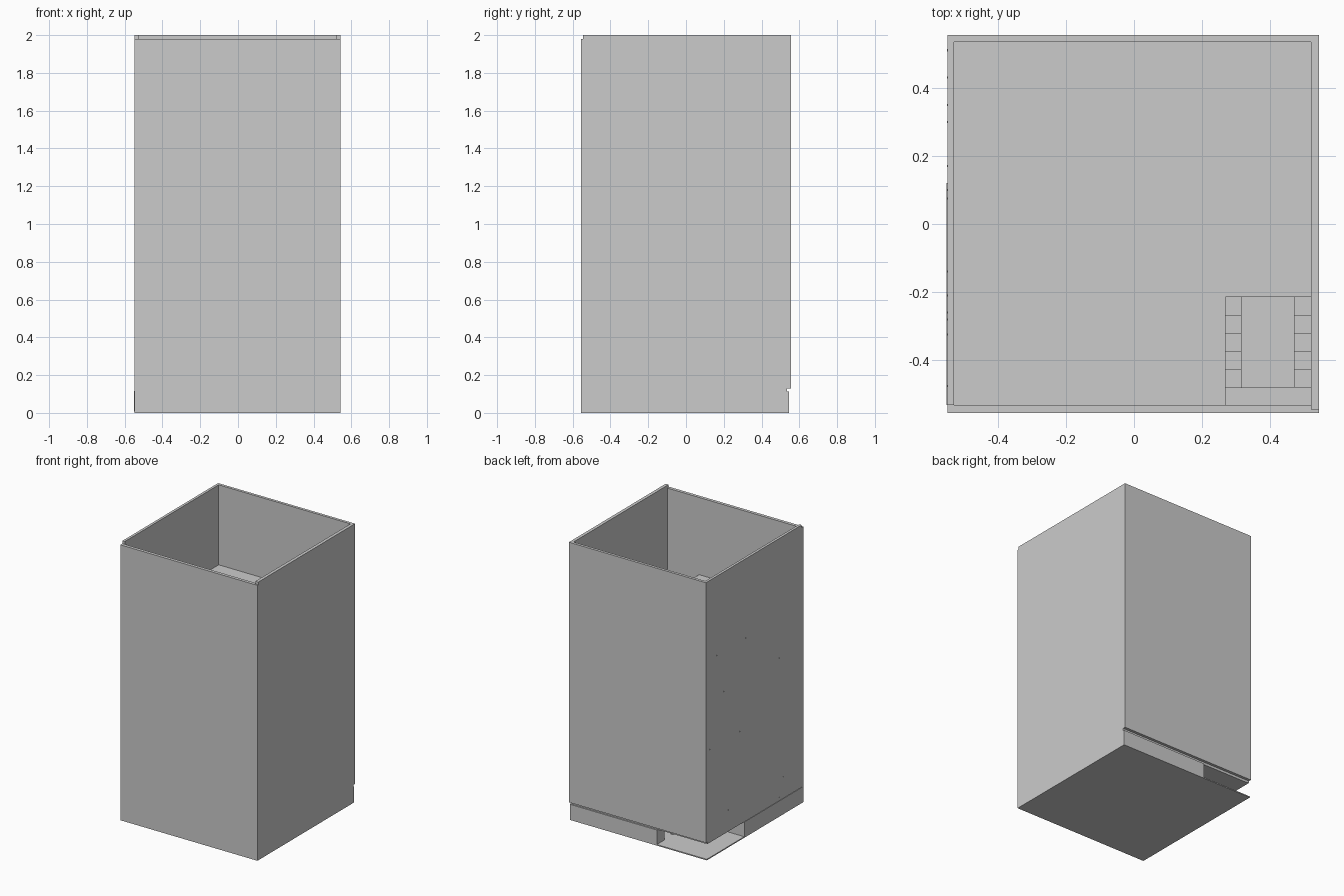
import bpy
import bmesh
from mathutils import Matrix, Vector

if "Cube" in bpy.data.objects:
    bpy.data.objects.remove(bpy.data.objects["Cube"])


def boxes(name, *ranges):
    """One object from boxes given as (x0, x1, y0, y1, z0, z1)."""
    bm = bmesh.new()
    for x0, x1, y0, y1, z0, z1 in ranges:
        centre = Vector(((x0 + x1) / 2, (y0 + y1) / 2, (z0 + z1) / 2))
        size = Matrix.Diagonal((x1 - x0, y1 - y0, z1 - z0, 1))
        bmesh.ops.create_cube(bm, size=1, matrix=Matrix.Translation(centre) @ size)
    mesh = bpy.data.meshes.new(name)
    bm.to_mesh(mesh)
    bm.free()
    obj = bpy.data.objects.new(name, mesh)
    bpy.context.collection.objects.link(obj)
    return obj


# outer shell: base plate and four walls, open at the top
boxes("base_plate", (-0.547, 0.543, -0.555, 0.545, 0, 0.008))
boxes("front_wall", (-0.547, 0.543, -0.555, -0.532, 0.008, 1.98))
boxes("front_wall_top", (0.52, 0.543, -0.545, -0.532, 1.98, 2.0))
boxes("right_wall", (0.52, 0.543, -0.532, 0.535, 0.008, 2.0))
boxes("left_wall", (-0.547, -0.528, -0.532, 0.535, 0.115, 2.0))
boxes("back_wall", (-0.547, 0.543, 0.535, 0.555, 0.13, 2.0))

# low ground storey, open at the back left corner
boxes("lower_left_wall", (-0.55, -0.528, -0.532, 0.12, 0.008, 0.115))
boxes("lower_back_wall", (-0.15, 0.543, 0.525, 0.545, 0.008, 0.112))
boxes("recess_side_wall", (-0.547, -0.15, 0.10, 0.12, 0.008, 0.112))
boxes("recess_back_wall",
      (-0.15, -0.13, 0.46, 0.525, 0.008, 0.112),
      (-0.15, -0.13, 0.10, 0.36, 0.008, 0.112))
boxes("ground_ceiling", (-0.528, 0.52, -0.532, 0.535, 0.112, 0.132))

# upper floors with a stairwell in the front right corner
FLOORS = (0.132, 0.78, 1.425)
WELL_X, WELL_Y = 0.262, -0.215
for level, top in enumerate(FLOORS[1:], 1):
    boxes(f"floor_{level}",
          (-0.528, WELL_X, -0.532, 0.535, top - 0.02, top),
          (WELL_X, 0.52, WELL_Y, 0.535, top - 0.02, top))

    # U-shaped stair: five treads up, landing, five treads back
    base = FLOORS[level - 1]
    rise = (top - base) / 12
    run = (WELL_Y + 0.48) / 5
    steps = []
    for i in range(5):
        up_z = base + (i + 1) * rise
        steps.append((0.268, 0.315, WELL_Y - (i + 1) * run, WELL_Y - i * run,
                      up_z - rise, up_z))
        back_z = base + (i + 7) * rise
        steps.append((0.47, 0.52, -0.48 + i * run, -0.48 + (i + 1) * run,
                      back_z - rise, back_z))
    boxes(f"stair_treads_{level}", *steps)
    boxes(f"stair_landing_{level}",
          (0.268, 0.52, -0.532, -0.48, base + 5 * rise, base + 6 * rise))
    boxes(f"stair_side_panel_{level}",
          (WELL_X, 0.268, -0.532, WELL_Y, base, top))

# tiny fixing heads on the left wall, as rows of (height, y positions)
heads = ((1.43, (-0.21, 0.10, 0.43)), (1.14, (-0.28, 0.35)),
         (0.785, (-0.475, -0.14, 0.17, 0.51)), (0.67, (-0.26, 0.075)),
         (0.27, (-0.325, 0.30)), (0.14, (-0.28,)))
boxes("wall_fixing_heads",
      *[(-0.549, -0.546, y - 0.003, y + 0.003, z - 0.003, z + 0.003)
        for z, ys in heads for y in ys])
